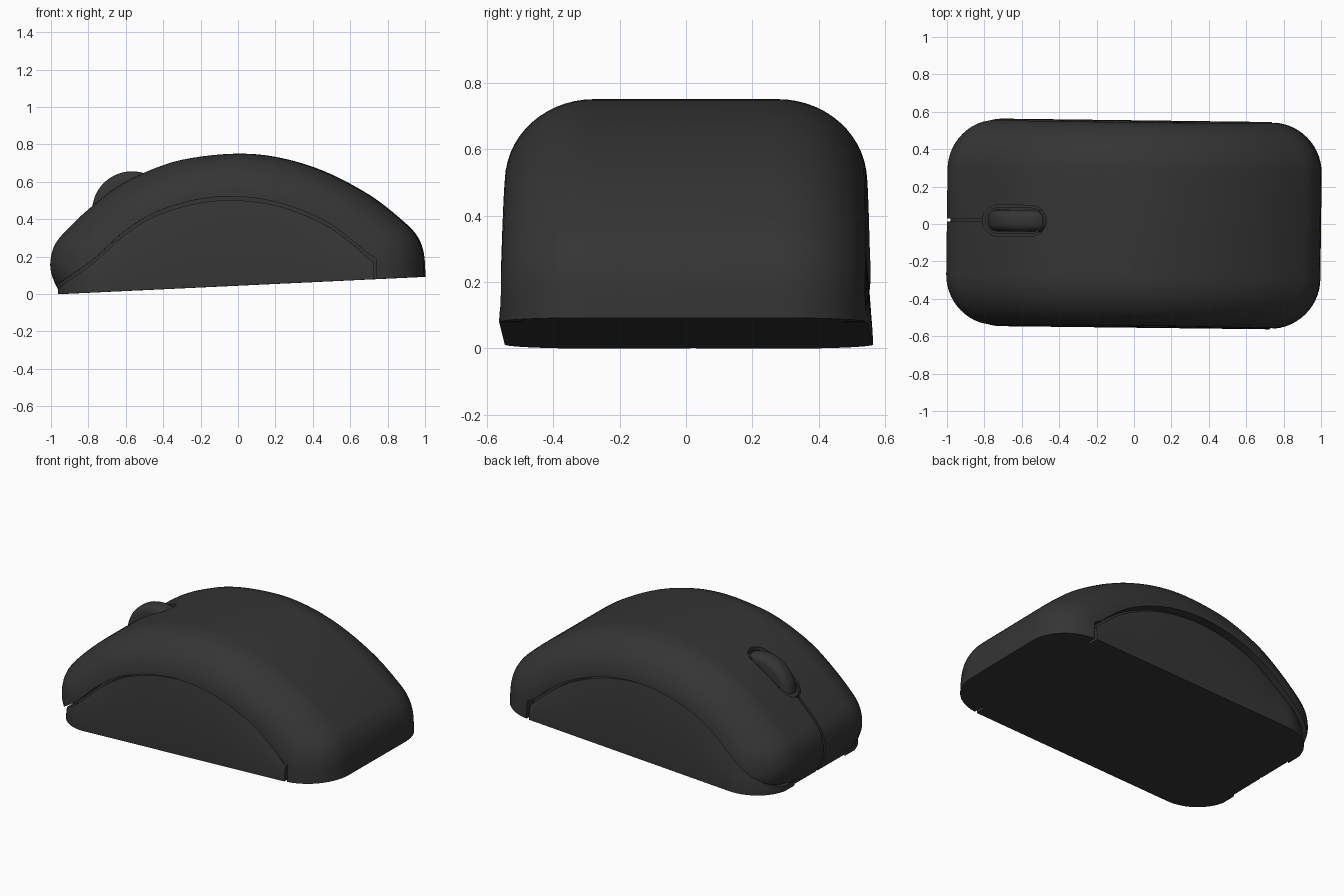
import bpy, bmesh, math
from mathutils import Vector

if "Cube" in bpy.data.objects:
    bpy.data.objects.remove(bpy.data.objects["Cube"])

HALF, R = 0.553, 0.27          # half width, edge rounding
YAW = math.radians(-0.7)       # slight twist seen from the top
MID = 0.01                     # wheel / seam centre line

# side profile of the shell, front bottom to rear bottom, and the side panel arch
PROFILE = [(-0.945, 0), (-0.97, 0.045), (-0.997, 0.12), (-0.998, 0.19), (-0.975, 0.265), (-0.92, 0.335),
           (-0.8, 0.45), (-0.65, 0.568), (-0.5, 0.648), (-0.3, 0.717), (-0.03, 0.75), (0.2, 0.733),
           (0.45, 0.66), (0.7, 0.53), (0.88, 0.39), (0.955, 0.31), (0.99, 0.22), (1.0, 0.092)]
ARCH = [(-0.957, 0.033), (-0.88, 0.085), (-0.78, 0.155), (-0.7, 0.225), (-0.6, 0.315), (-0.45, 0.41),
        (-0.25, 0.477), (-0.03, 0.502), (0.2, 0.475), (0.4, 0.405), (0.55, 0.32), (0.73, 0.17)]

dark = bpy.data.materials.new("dark_plastic")
dark.diffuse_color = (0.035, 0.035, 0.035, 1)
dark.use_nodes = True
dark.node_tree.nodes["Principled BSDF"].inputs["Base Color"].default_value = dark.diffuse_color


def spline(pts, n):
    """Smooth curve through the points."""
    p = [Vector(q) for q in pts]
    p = [2 * p[0] - p[1]] + p + [2 * p[-1] - p[-2]]
    out = []
    for i in range(1, len(p) - 2):
        a, b, c, d = p[i - 1:i + 3]
        for k in range(n):
            t = k / n
            out.append(0.5 * (2 * b + (c - a) * t + (2 * a - 5 * b + 4 * c - d) * t * t
                              + (3 * b - a - 3 * c + d) * t ** 3))
    return out + [p[-2]]


def base(x):
    return 0.0447 + 0.0473 * x


def half_width(x):
    d = (abs(x) / (0.965 if x < 0 else 1.0) - (1 - R)) / R
    return HALF - R + R * math.sqrt(max(0, 1 - max(0, d) ** 2))


def loft(name, rings):
    """Closed rings of points skinned together with end caps."""
    bm = bmesh.new()
    vs = [[bm.verts.new(p) for p in ring] for ring in rings]
    for a, b in zip(vs, vs[1:]):
        for i in range(len(a)):
            j = (i + 1) % len(a)
            bm.faces.new((a[i], a[j], b[j], b[i]))
    bm.faces.new(vs[0][::-1])
    bm.faces.new(vs[-1])
    bmesh.ops.recalc_face_normals(bm, faces=bm.faces)
    me = bpy.data.meshes.new(name)
    bm.to_mesh(me)
    bm.free()
    ob = bpy.data.objects.new(name, me)
    bpy.context.collection.objects.link(ob)
    return ob


def activate(ob):
    bpy.ops.object.select_all(action='DESELECT')
    ob.select_set(True)
    bpy.context.view_layer.objects.active = ob


def carve(ob, cutter):
    cutter.hide_render = True
    m = ob.modifiers.new("cut", 'BOOLEAN')
    m.operation, m.solver, m.object = 'DIFFERENCE', 'EXACT', cutter
    activate(ob)
    bpy.ops.object.modifier_apply(modifier=m.name)
    bpy.data.objects.remove(cutter)


def finish(ob, angle=32):
    ob.data.materials.clear()
    ob.data.materials.append(dark)
    activate(ob)
    bpy.ops.object.shade_smooth_by_angle(angle=math.radians(angle))
    ob.rotation_euler.z += YAW


# shell: profile swept across the width, shrinking towards both sides
prof = spline(PROFILE, 5)
rings = []
STEPS = 14
for side in (-1, 1):
    order = range(STEPS, -1, -1) if side < 0 else range(STEPS + 1)
    for k in order:
        th = math.pi / 2 * k / STEPS
        y = side * (HALF - R + R * math.sin(th))
        sx, sz = 1 - R * (1 - math.cos(th)), 1 - 0.34 * (1 - math.cos(th))
        ring = []
        for x, z in prof:
            zz = base(x * sx) + (z - base(x)) * sz
            ring.append((x * sx, y * (1 - 0.03 * zz), zz))
        rings.append(ring)
shell = loft("shell", rings)

# side panels: concave inserts set into a slightly larger pocket
arch = spline(ARCH, 5)


def panel(name, side, cutter):
    cols = []
    for i, (x, z) in enumerate(arch):
        if cutter:
            x += -0.012 if i == 0 else 0.018 if i == len(arch) - 1 else 0
            z += 0.02
        lo, w = base(x), half_width(x)
        if cutter:
            z0 = lo - 0.1
            ring = [(x, side * (w - 0.07), z0), (x, side * (w - 0.07), z),
                    (x, side * 0.8, z), (x, side * 0.8, z0)]
        else:
            ring = [(x, side * (w - 0.1), z), (x, side * (w - 0.1), lo)]
            for k in range(9):
                v = k / 8
                zz = lo + (z - lo) * v
                dip = 0.04 * v * v * min(1, (z - lo) / 0.3)
                ring.append((x, side * ((w + 0.002) * (1 - 0.02 * zz) - dip), zz))
        cols.append(ring)
    return loft(name, cols)


for side, label in ((-1, "front"), (1, "back")):
    carve(shell, panel("pocket_cutter", side, True))
    finish(panel(label + "_side_panel", side, False))

# seam between the two buttons, running down the nose
nose = [p for p in prof if p.x < -0.78 and p.y > -1]
centre = Vector((-0.7, 0.15))
outline = [centre + (p - centre) * 1.1 for p in nose] + \
          [centre + (p - centre) * 0.94 for p in reversed(nose)]
outline[0].y = outline[-1].y = -0.05
carve(shell, loft("seam_cutter", [[(p.x, MID + s * 0.008, p.y) for p in outline] for s in (-1, 1)]))


# rounded slot around the wheel, its floor following the shell
def top(x):
    for a, b in zip(prof, prof[1:]):
        if a.y > 0.3 and a.x <= x <= b.x:
            return a.y + (b.y - a.y) * (x - a.x) / (b.x - a.x)
    return 0.4


def stadium(x0, x1, r, n=16):
    pts = []
    for cx, start in ((x1 - r, -90), (x0 + r, 90)):
        for k in range(n + 1):
            a = math.radians(start + 180 * k / n)
            pts.append((cx + r * math.cos(a), MID + r * math.sin(a)))
    return pts


slot = stadium(-0.81, -0.47, 0.083)
carve(shell, loft("slot_cutter", [[(x, y, top(x) - 0.05) for x, y in slot],
                                  [(x, y, 0.9) for x, y in slot]]))
finish(shell)

# wheel surround: thin insert that leaves a fine line around it
rim = stadium(-0.798, -0.482, 0.071)
finish(loft("wheel_surround", [[(x, y, top(x) - 0.07) for x, y in rim],
                               [(x, y, top(x) - 0.012) for x, y in rim]]))

# scroll wheel with a rounded tread
bpy.ops.mesh.primitive_cylinder_add(vertices=64, radius=0.213, depth=0.116,
                                    location=(-0.567, MID + 0.007, 0.443),
                                    rotation=(math.pi / 2, 0, 0))
wheel = bpy.context.object
wheel.name = "scroll_wheel"
bev = wheel.modifiers.new("round", 'BEVEL')
bev.width, bev.segments, bev.limit_method = 0.045, 6, 'ANGLE'
bpy.ops.object.modifier_apply(modifier=bev.name)
finish(wheel)
wheel.rotation_euler.z = YAW
